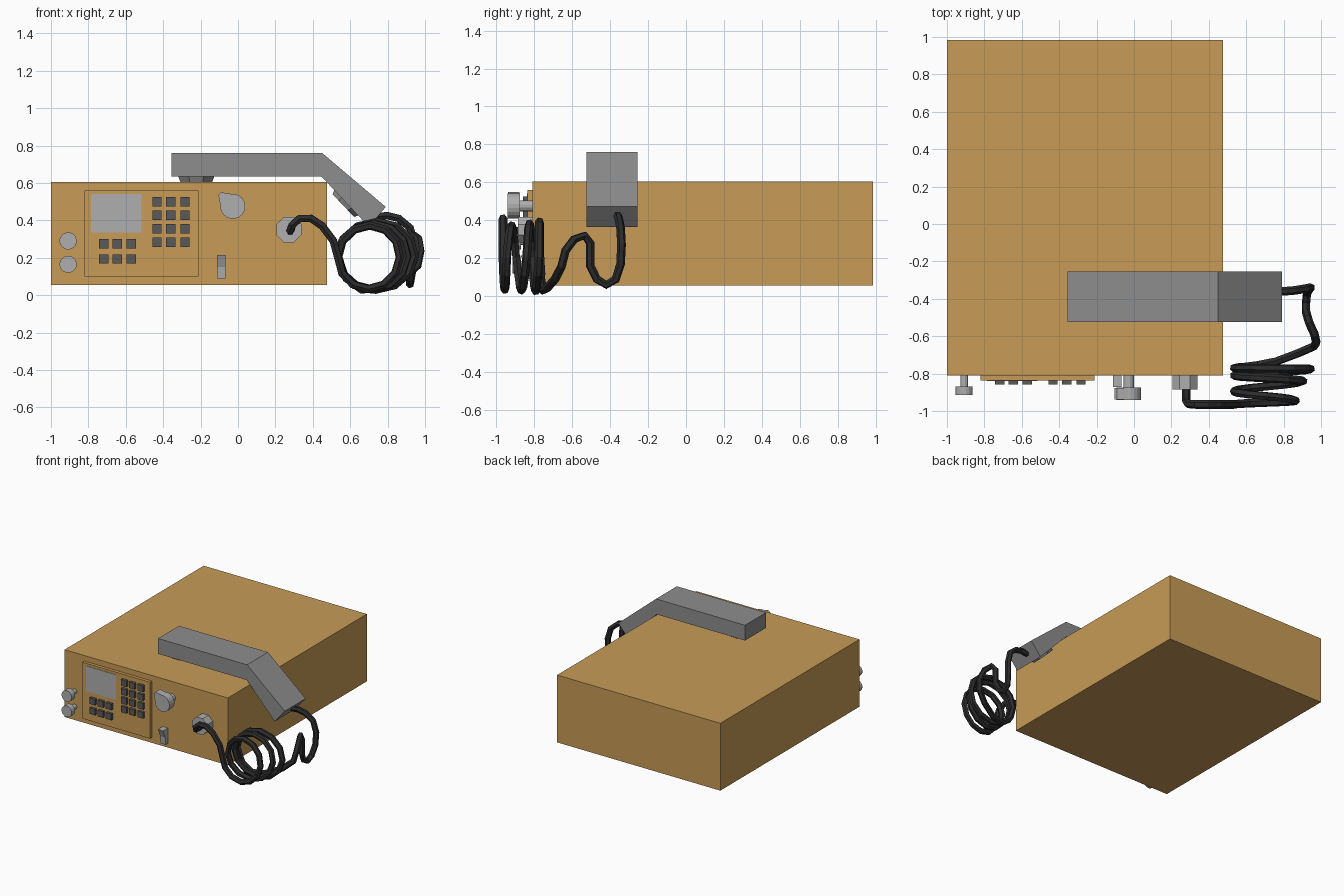
import bpy, bmesh, math
from mathutils import Matrix, Vector

if "Cube" in bpy.data.objects:
    bpy.data.objects.remove(bpy.data.objects["Cube"])


def material(name, rgb):
    m = bpy.data.materials.new(name)
    m.diffuse_color = (*rgb, 1)
    m.use_nodes = True
    m.node_tree.nodes["Principled BSDF"].inputs["Base Color"].default_value = m.diffuse_color
    return m


TAN = material("tan_case", (0.58, 0.33, 0.095))
DARK = material("dark_keys", (0.10, 0.10, 0.10))
BLACK = material("black_rubber", (0.025, 0.025, 0.025))
GREY = material("handset_grey", (0.27, 0.27, 0.27))
LIGHT = material("light_grey", (0.43, 0.43, 0.43))


def finish(name, bm, mat):
    bmesh.ops.recalc_face_normals(bm, faces=bm.faces[:])
    me = bpy.data.meshes.new(name)
    bm.to_mesh(me)
    bm.free()
    me.materials.append(mat)
    ob = bpy.data.objects.new(name, me)
    bpy.context.collection.objects.link(ob)
    return ob


def prism(name, profile, y0, y1, mat):
    """Extrude an x/z outline along y."""
    bm = bmesh.new()
    f = bm.faces.new([bm.verts.new((x, y0, z)) for x, z in profile])
    ext = bmesh.ops.extrude_face_region(bm, geom=[f])
    verts = [v for v in ext["geom"] if isinstance(v, bmesh.types.BMVert)]
    bmesh.ops.translate(bm, verts=verts, vec=(0, y1 - y0, 0))
    return finish(name, bm, mat)


def box(name, x0, x1, y0, y1, z0, z1, mat):
    return prism(name, [(x0, z0), (x1, z0), (x1, z1), (x0, z1)], y0, y1, mat)


def cylinder(name, start, end, r0, r1, sides, mat):
    a, b = Vector(start), Vector(end)
    rot = (b - a).to_track_quat('Z', 'Y').to_matrix().to_4x4()
    spin = Matrix.Rotation(math.pi / sides, 4, 'Z')
    bm = bmesh.new()
    bmesh.ops.create_cone(bm, cap_ends=True, segments=sides, radius1=r0, radius2=r1,
                          depth=(b - a).length,
                          matrix=Matrix.Translation((a + b) / 2) @ rot @ spin)
    return finish(name, bm, mat)


# Case and raised control panel
FRONT = -0.81
box("case", -1.0, 0.475, FRONT, 0.985, 0.055, 0.605, TAN)
box("control_panel", -0.82, -0.21, -0.836, FRONT, 0.10, 0.56, TAN)
box("screen", -0.785, -0.515, -0.839, -0.83, 0.335, 0.54, LIGHT)


# Keypads
def keypad(name, xs, zs):
    for i, x in enumerate(xs):
        for j, z in enumerate(zs):
            box(f"{name}_{i}_{j}", x - 0.025, x + 0.025, -0.858, -0.83,
                z - 0.025, z + 0.025, DARK)


keypad("number_key", (-0.433, -0.360, -0.283), (0.500, 0.428, 0.356, 0.283))
keypad("function_key", (-0.717, -0.645, -0.570), (0.275, 0.193))

# Two small knobs on the left
for i, z in enumerate((0.29, 0.165)):
    cylinder(f"small_knob_shaft_{i}", (-0.908, FRONT, z), (-0.908, -0.875, z), 0.02, 0.02, 12, LIGHT)
    cylinder(f"small_knob_{i}", (-0.908, -0.87, z), (-0.908, -0.915, z), 0.046, 0.046, 16, LIGHT)

# Rotary selector with pointer
cylinder("selector_shaft", (-0.028, FRONT, 0.475), (-0.028, -0.88, 0.475), 0.03, 0.03, 12, LIGHT)
cylinder("selector_knob", (-0.028, -0.875, 0.475), (-0.028, -0.94, 0.475), 0.067, 0.067, 20, LIGHT)
prism("selector_pointer", [(-0.093, 0.475), (-0.105, 0.535), (-0.09, 0.55), (-0.028, 0.54)],
      -0.938, -0.877, LIGHT)

# Rocker switch, thicker at the top
bm = bmesh.new()
side = [(FRONT, 0.09), (-0.84, 0.09), (-0.845, 0.15), (-0.872, 0.215), (FRONT, 0.215)]
face = bm.faces.new([bm.verts.new((-0.112, y, z)) for y, z in side])
ext = bmesh.ops.extrude_face_region(bm, geom=[face])
bmesh.ops.translate(bm, vec=(0.046, 0, 0),
                    verts=[v for v in ext["geom"] if isinstance(v, bmesh.types.BMVert)])
finish("rocker_switch", bm, LIGHT)

# Cord connector
cylinder("cord_connector", (0.272, FRONT, 0.35), (0.272, -0.885, 0.35), 0.073, 0.073, 8, LIGHT)

# Handset with earpiece and mouthpiece
prism("handset", [(-0.355, 0.635), (-0.355, 0.76), (0.45, 0.76), (0.79, 0.472),
                  (0.70, 0.365), (0.446, 0.635)], -0.525, -0.255, GREY)
cylinder("earpiece", (-0.223, -0.39, 0.64), (-0.223, -0.39, 0.605), 0.106, 0.092, 8, GREY)
cylinder("mouthpiece", (0.583, -0.39, 0.498), (0.563, -0.39, 0.479), 0.104, 0.09, 8, GREY)

# Cord: connector lead, three loose coils, then the lead to the handset
path = [(0.28, -0.88, 0.345), (0.28, -0.945, 0.345), (0.29, -0.962, 0.375), (0.33, -0.965, 0.41),
        (0.39, -0.965, 0.41), (0.45, -0.965, 0.37), (0.51, -0.965, 0.29)]
ys = [-0.965, -0.945, -0.895, -0.84, -0.81, -0.775, -0.77, -0.735]
for k in range(0, 38):
    h = k / 6                          # half turns
    i = int(h)
    y = ys[i] + (ys[i + 1] - ys[i]) * (h - i)
    a = math.pi * (1 + h)
    t = h / 6
    path.append((0.69 + 0.06 * t + (0.155 + 0.06 * t) * math.cos(a), y,
                 0.20 + 0.01 * t + (0.165 + 0.02 * t) * math.sin(a)))
path += [(0.58, -0.765, 0.09), (0.66, -0.755, 0.03), (0.76, -0.735, 0.04), (0.88, -0.69, 0.09),
         (0.96, -0.655, 0.16), (0.975, -0.635, 0.24), (0.965, -0.59, 0.30), (0.94, -0.535, 0.32),
         (0.93, -0.505, 0.28), (0.93, -0.505, 0.16), (0.92, -0.47, 0.09), (0.92, -0.42, 0.06),
         (0.925, -0.37, 0.09), (0.94, -0.345, 0.17), (0.945, -0.34, 0.27), (0.92, -0.345, 0.36),
         (0.86, -0.355, 0.41), (0.80, -0.36, 0.425), (0.74, -0.36, 0.42)]
curve = bpy.data.curves.new("coiled_cord", 'CURVE')
curve.dimensions = '3D'
curve.bevel_depth = 0.023
curve.bevel_resolution = 1
curve.use_fill_caps = True
spline = curve.splines.new('POLY')
spline.points.add(len(path) - 1)
for p, co in zip(spline.points, path):
    p.co = (*co, 1)
spline.use_smooth = False
curve.materials.append(BLACK)
bpy.context.collection.objects.link(bpy.data.objects.new("coiled_cord", curve))
